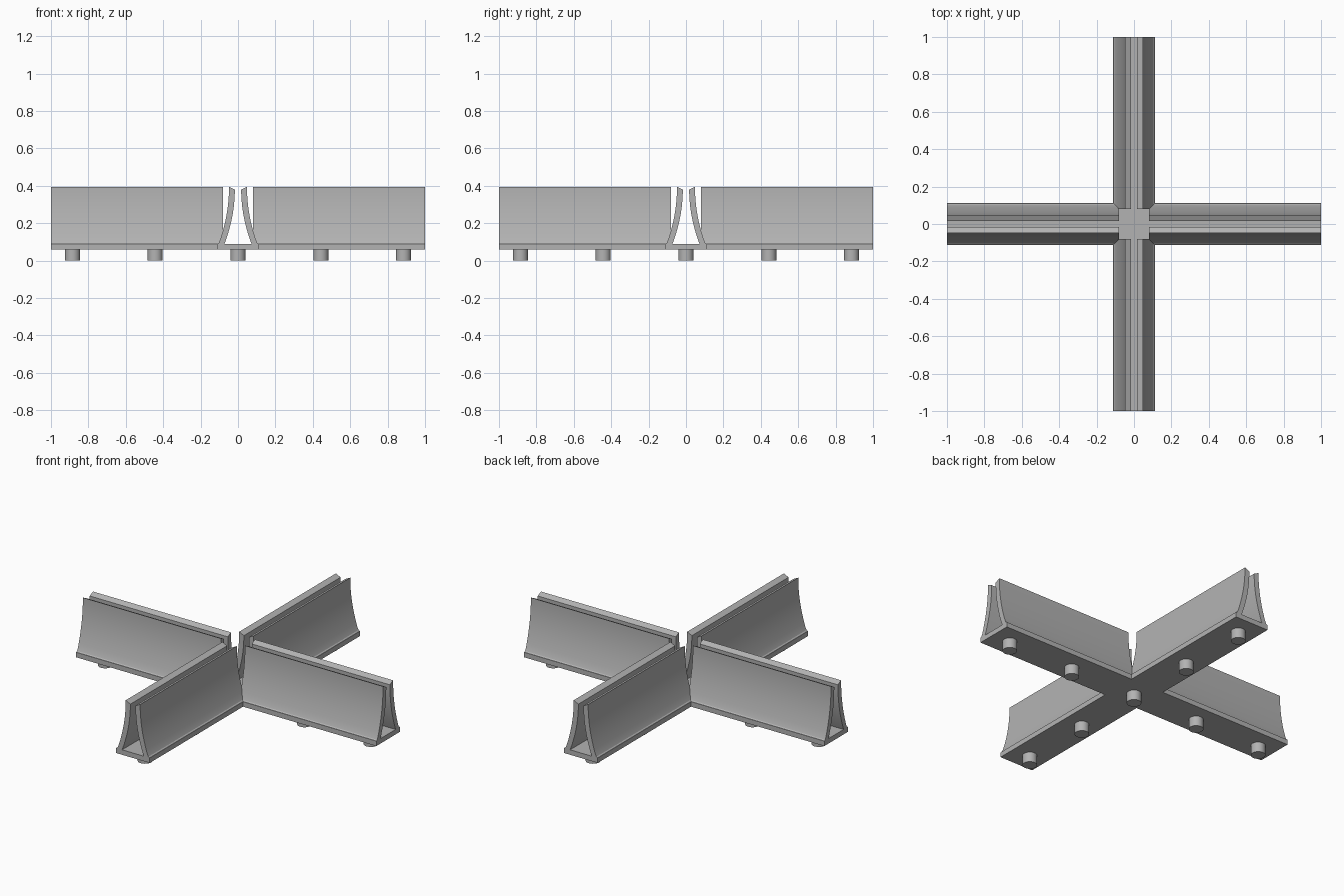
import bpy, bmesh, math
from mathutils import Vector, Matrix

cube = bpy.data.objects.get("Cube")
if cube:
    bpy.data.objects.remove(cube, do_unlink=True)

grey = bpy.data.materials.new("plain grey")
grey.use_nodes = True
colour = (0.45, 0.45, 0.45, 1)
grey.diffuse_color = colour
grey.node_tree.nodes["Principled BSDF"].inputs["Base Color"].default_value = colour

HALF, GAP = 0.112, 0.08
FLOOR, BASE, TOP = 0.09, 0.06, 0.395


def finish(name, bm):
    bmesh.ops.recalc_face_normals(bm, faces=bm.faces)
    mesh = bpy.data.meshes.new(name)
    bm.to_mesh(mesh)
    bm.free()
    mesh.materials.append(grey)
    obj = bpy.data.objects.new(name, mesh)
    bpy.context.collection.objects.link(obj)
    bpy.ops.object.select_all(action='DESELECT')
    obj.select_set(True)
    bpy.context.view_layer.objects.active = obj
    bpy.ops.object.shade_smooth_by_angle(angle=math.radians(25))
    return obj


def extrude(points, offset):
    bm = bmesh.new()
    face = bm.faces.new([bm.verts.new(p) for p in points])
    new = bmesh.ops.extrude_face_region(bm, geom=[face])
    verts = [v for v in new["geom"] if isinstance(v, bmesh.types.BMVert)]
    bmesh.ops.translate(bm, verts=verts, vec=offset)
    return bm


def trim(bm, point, normal):
    # Removes what lies behind the plane and caps the opening
    cut = bmesh.ops.bisect_plane(bm, geom=bm.verts[:] + bm.edges[:] + bm.faces[:], dist=1e-5,
                                 plane_co=point, plane_no=normal, clear_inner=True)
    edges = [e for e in cut["geom_cut"] if isinstance(e, bmesh.types.BMEdge)]
    bmesh.ops.edgeloop_fill(bm, edges=edges)


# Cross-shaped base plate
quarter = [Vector((1, -HALF, BASE)), Vector((1, HALF, BASE)), Vector((HALF, HALF, BASE))]
outline = [Matrix.Rotation(i * math.pi / 2, 3, 'Z') @ p for i in range(4) for p in quarter]
finish("base_plate", extrude(outline, (0, 0, FLOOR - BASE)))

# Curved wall section: outer face up, sloping lip, inner face down
STEPS = 14
outer, inner = [], []
for i in range(STEPS + 1):
    t = i / STEPS
    flare = 0.055 * (1 - t) ** 2
    outer.append((0, 0.048 + flare, FLOOR + t * (TOP - FLOOR)))
    inner.append((0, 0.017 + flare, FLOOR + t * (TOP - FLOOR - 0.015)))
section = [(0, HALF - 0.002, FLOOR)] + [(0, outer[0][1], FLOOR + 0.005)] + outer[1:] + inner[::-1]

# A pair of walls on each arm, mitred at the crossing
for arm in ("right", "back", "left", "front"):
    turn = ("left", "back", "right", "front").index(arm)
    for side in (1, -1):
        bm = extrude(section, (1, 0, 0))
        trim(bm, (GAP, 0, 0), (1, 0, 0))
        trim(bm, (0, 0, 0), (1, -1, 0))
        bm.transform(Matrix.Rotation(turn * math.pi / 2, 4, 'Z') @ Matrix.Diagonal((1, side, 1, 1)))
        finish(f"{arm}_wall_{'a' if side > 0 else 'b'}", bm)

# Round pegs underneath
spots = [(0, 0)] + [p for d in (-0.885, -0.443, 0.443, 0.885) for p in ((d, 0), (0, d))]
for i, (x, y) in enumerate(spots):
    bm = bmesh.new()
    bmesh.ops.create_cone(bm, cap_ends=True, segments=32, radius1=0.04, radius2=0.04, depth=BASE,
                          matrix=Matrix.Translation((x, y, BASE / 2)))
    finish(f"peg_{i + 1}", bm)
